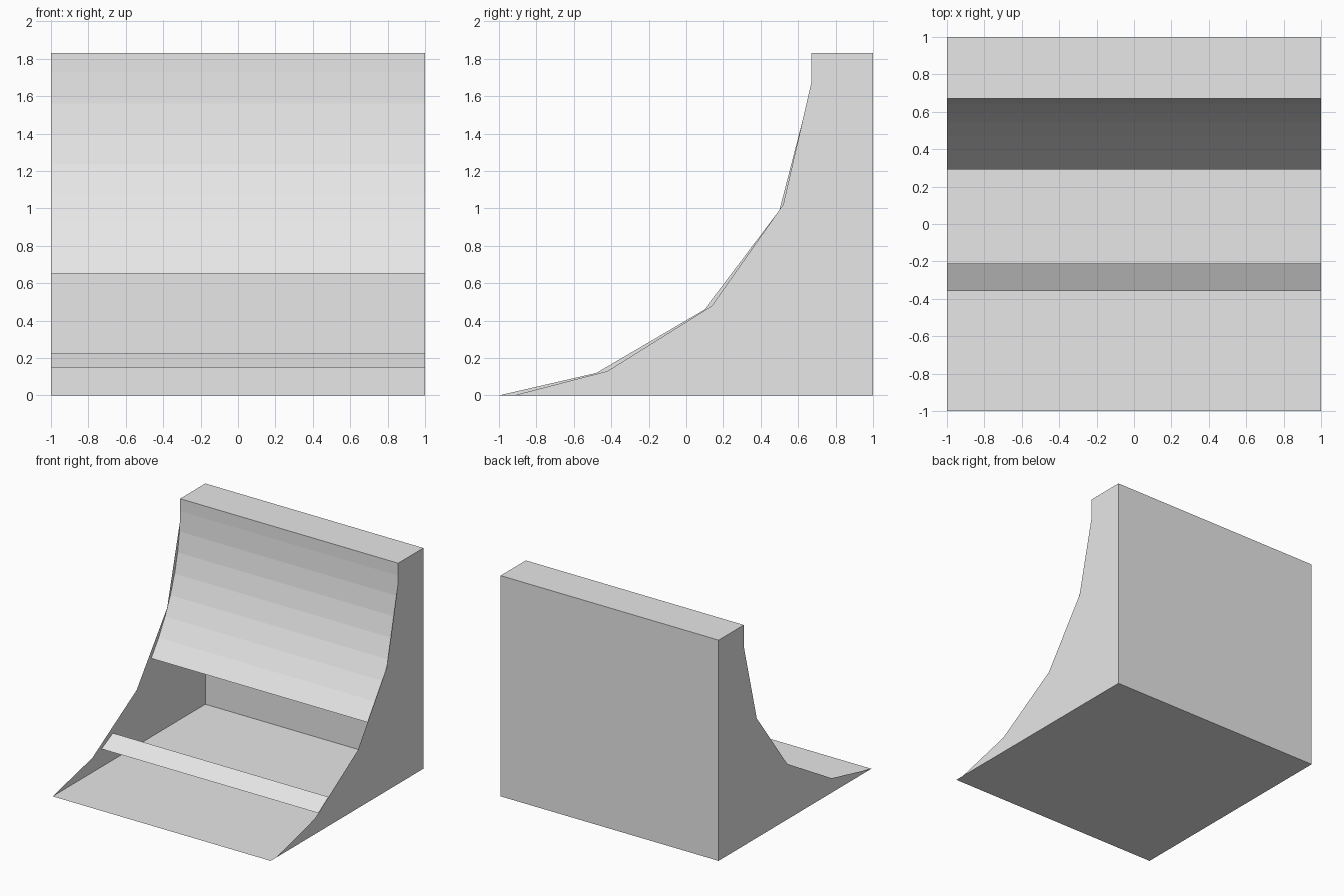
import bpy
from math import sin, cos, radians

cube = bpy.data.objects.get("Cube")
if cube:
    bpy.data.objects.remove(cube, do_unlink=True)

# One plain grey for the whole ramp
grey = bpy.data.materials.new("plain_grey")
grey.use_nodes = True
colour = (0.8, 0.8, 0.8, 1)
grey.diffuse_color = colour
grey.node_tree.nodes["Principled BSDF"].inputs["Base Color"].default_value = colour

TOP = 1.83
LIP = 0.67
RADIUS = 1.73
CENTRE_Y = LIP - RADIUS
STEP = 5.5


def add_mesh(name, verts, faces):
    mesh = bpy.data.meshes.new(name)
    mesh.from_pydata(verts, [], faces)
    mesh.materials.append(grey)
    obj = bpy.data.objects.new(name, mesh)
    bpy.context.collection.objects.link(obj)
    return obj


def sheet(name, path):
    """Sweep a (y, z) path across the full width."""
    verts = [(x, y, z) for y, z in path for x in (-1, 1)]
    faces = [(2 * i, 2 * i + 1, 2 * i + 3, 2 * i + 2) for i in range(len(path) - 1)]
    return add_mesh(name, verts, faces)


def side(name, x, curve):
    """Flat side panel whose front edge follows the coarse curve."""
    outline = [(-1, 0), (1, 0), (1, TOP), (LIP, TOP)] + curve
    order = list(range(len(outline)))
    if x < 0:
        order.reverse()
    return add_mesh(name, [(x, y, z) for y, z in outline], [order])


def arc(first, last):
    """Points on the ramp curve, counted in steps up from the small slat."""
    angles = [radians(23.9 + STEP * i) for i in range(first, last + 1)]
    return [(CENTRE_Y + RADIUS * sin(a), RADIUS * (1 - cos(a))) for a in angles]


# Closed shell: floor, back and top, joined to the curved upper ramp
sheet("floor", [(1, 0), (-1, 0)])
sheet("back_wall", [(1, TOP), (1, 0)])
sheet("top_deck", [(LIP, TOP), (1, TOP)])
sheet("upper_ramp", arc(5, 12) + [(LIP, TOP)])

# Single slat low on the open part of the ramp
sheet("lower_slat", arc(0, 1))

# Side panels, with slightly different front edges
side("left_side", 1, [(LIP, 1.67), (0.52, 1.02), (0.14, 0.48), (-0.42, 0.13), (-0.92, 0)])
side("right_side", -1, [(LIP, 1.65), (0.5, 0.99), (0.1, 0.46), (-0.48, 0.12)])
